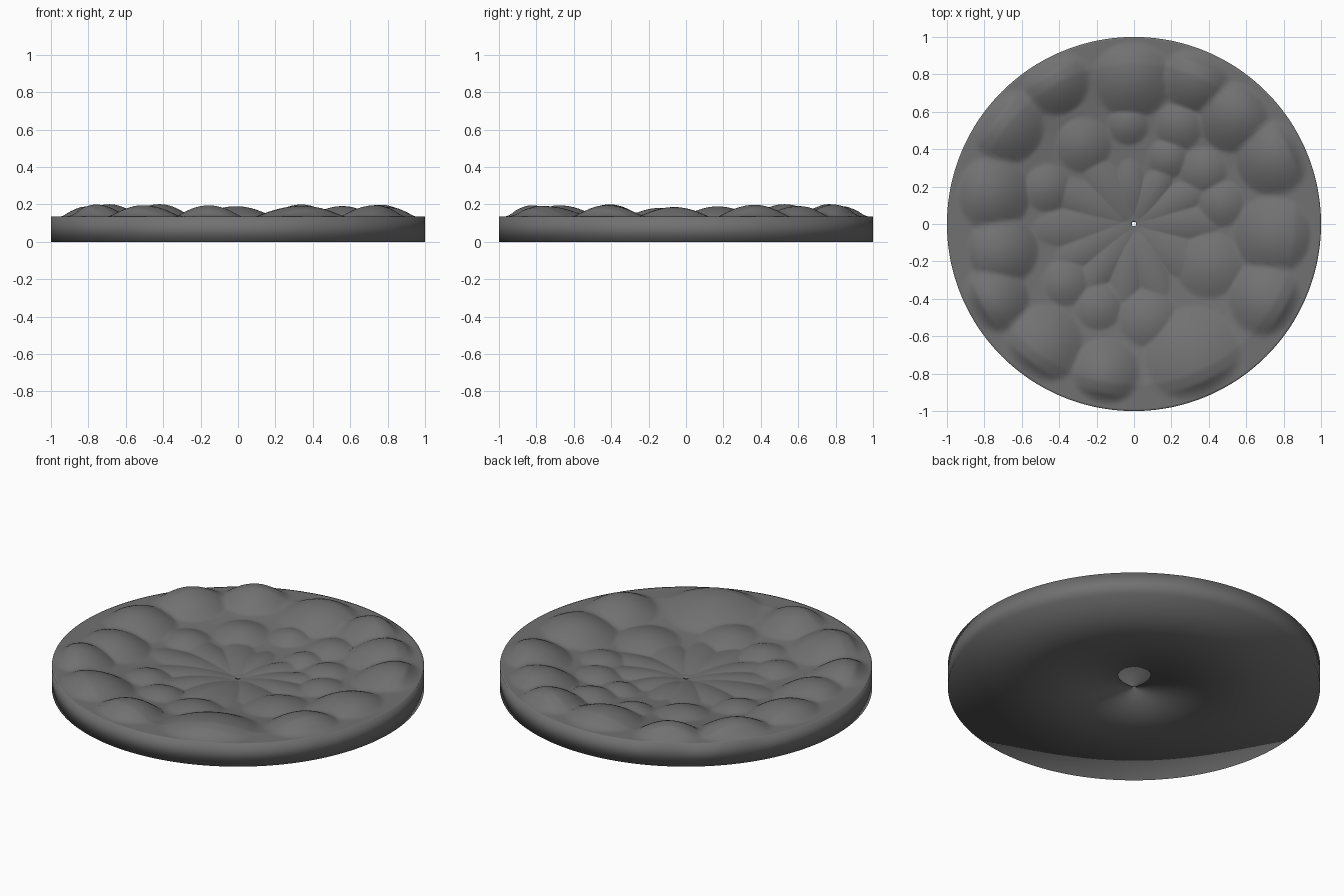
import bpy, bmesh, math

if "Cube" in bpy.data.objects:
    bpy.data.objects.remove(bpy.data.objects["Cube"])

SEGS, RINGS = 240, 90
HOLE, BASE, DIP = 0.0115, 0.135, 0.075

# Round domed stones: x, y, radius
STONES = [
    # outer ring
    (-.42, .76, .18), (-.01, .77, .21), (.33, .77, .18), (.53, .57, .19),
    (.74, .35, .20), (-.68, .52, .20), (-.75, .16, .20), (-.70, -.14, .19),
    (-.74, -.40, .18), (-.48, -.64, .21), (-.15, -.79, .18), (.31, -.70, .26),
    (.70, -.40, .20), (.74, -.06, .21),
    # middle ring
    (-.03, .53, .11), (.24, .52, .13), (-.27, .42, .15), (.46, .11, .13),
    (.40, -.22, .18), (.07, -.50, .16), (-.19, -.44, .13), (-.36, -.31, .13),
    (-.46, .19, .13), (.18, .35, .11), (.37, .28, .13),
]
# Long stones pointing to the centre: angle, distance, half length, half width
SPOKES = [
    (2, .25, .22, .10), (28, .25, .22, .09), (60, .20, .17, .08),
    (95, .20, .15, .08), (125, .23, .20, .10), (155, .28, .23, .10),
    (183, .30, .25, .11), (207, .25, .22, .10), (232, .25, .21, .09),
    (262, .25, .19, .09), (290, .24, .20, .09), (325, .27, .23, .11),
]
AXES = [(math.cos(math.radians(a)), math.sin(math.radians(a)), d, hl, hw)
        for a, d, hl, hw in SPOKES]


def top_height(x, y):
    """Shallow bowl plus the tallest stone dome at a point."""
    best = 0.0
    for sx, sy, r in STONES:
        t = ((x - sx) ** 2 + (y - sy) ** 2) / (r * r)
        if t < 1.0:
            peak = 0.066 if math.hypot(sx, sy) > 0.65 else 0.012 + 0.19 * r
            best = max(best, peak * (1.0 - t) ** 1.15)
    for c, s, d, hl, hw in AXES:
        u, v = x * c + y * s, y * c - x * s
        t = ((u - d) / hl) ** 2 + (v / hw) ** 2
        if t < 1.0:
            best = max(best, 0.024 * (1.0 - t))
    r = math.hypot(x, y)
    fade = max(0.0, min(1.0, (1.0 - r) / 0.08))
    bowl = DIP * max(0.0, 1.0 - (r / 0.86) ** 2)
    return BASE - bowl + best * fade


bm = bmesh.new()


def ring(r, z=None):
    """Circle of vertices; without z it follows the stony top."""
    verts = []
    for i in range(SEGS):
        a = 2 * math.pi * i / SEGS
        x, y = r * math.cos(a), r * math.sin(a)
        verts.append(bm.verts.new((x, y, top_height(x, y) if z is None else z)))
    return verts


# Closed cross-section: underside, outer wall, stony top, tiny centre hole
loops = [ring(HOLE, 0), ring(1.0, 0)]
for k in range(RINGS + 1):
    loops.append(ring(1.0 + (HOLE - 1.0) * k / RINGS))

for n, lower in enumerate(loops):
    upper = loops[(n + 1) % len(loops)]
    for i in range(SEGS):
        j = (i + 1) % SEGS
        bm.faces.new((lower[i], upper[i], upper[j], lower[j]))
bmesh.ops.recalc_face_normals(bm, faces=bm.faces)
for f in bm.faces:
    f.smooth = True

mesh = bpy.data.meshes.new("cobbled_disc")
bm.to_mesh(mesh)
bm.free()

# Plain stone colour
stone = bpy.data.materials.new("stone_grey")
stone.diffuse_color = (0.165, 0.165, 0.165, 1)
stone.use_nodes = True
stone.node_tree.nodes["Principled BSDF"].inputs["Base Color"].default_value = stone.diffuse_color
mesh.materials.append(stone)

disc = bpy.data.objects.new("cobbled_disc", mesh)
bpy.context.collection.objects.link(disc)
